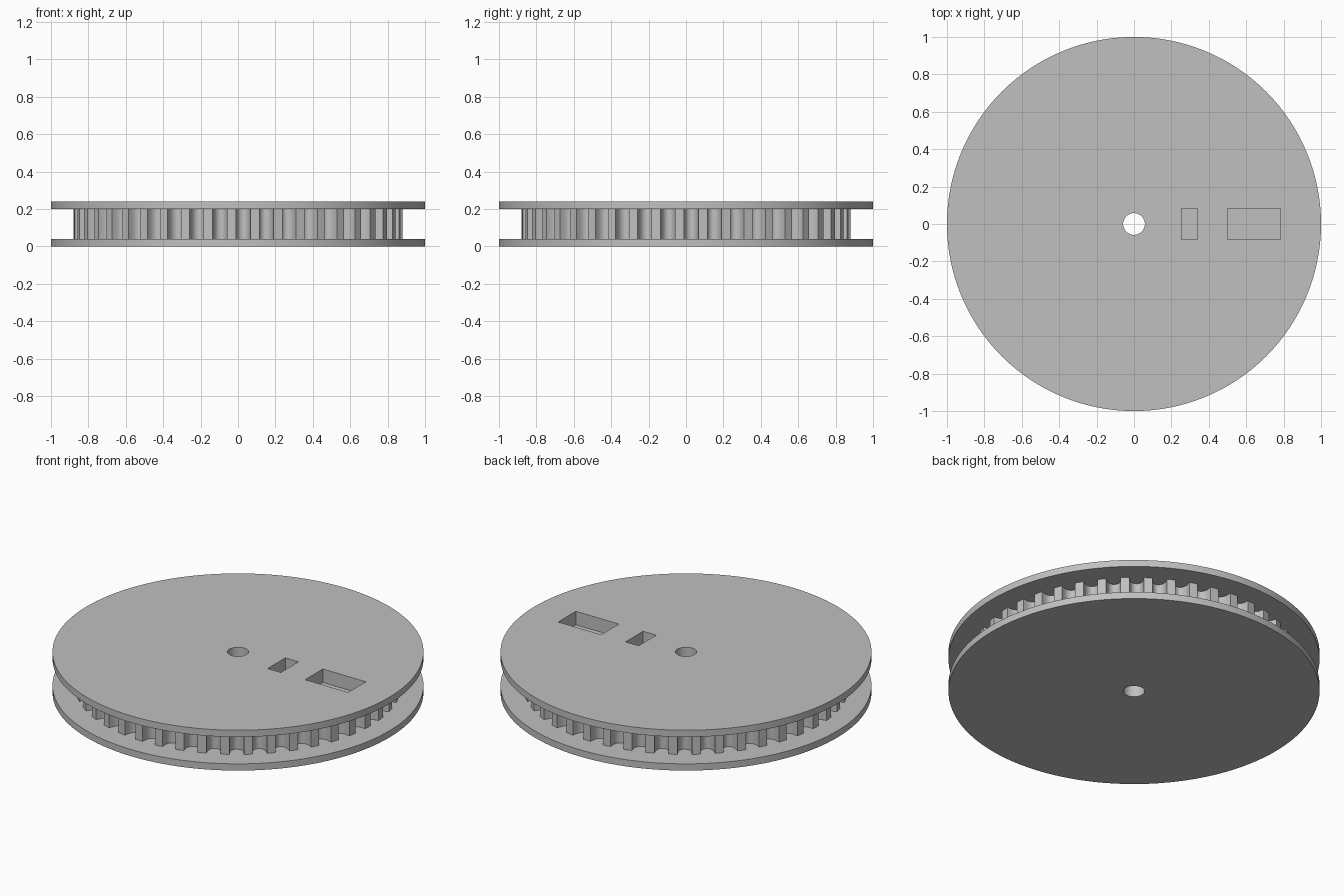
import bpy
import bmesh
from math import sin, cos, pi, radians, sqrt

old = bpy.data.objects.get("Cube")
if old:
    bpy.data.objects.remove(old, do_unlink=True)

FLANGE_R, FLANGE_T, HEIGHT = 1.0, 0.04, 0.24
BORE_R = 0.058
TEETH, TIP_R, GROOVE_DEPTH, GROOVE_HALF = 44, 0.88, 0.068, 0.039
PITCH = 2 * pi / TEETH
PHASE = radians(5.9)
POCKET_FLOOR = 0.16

grey = bpy.data.materials.new("plain grey")
grey.use_nodes = True
colour = (0.53, 0.53, 0.53, 1)
grey.diffuse_color = colour
grey.node_tree.nodes["Principled BSDF"].inputs["Base Color"].default_value = colour


def prism(name, outline, z0, z1):
    """Extrude a closed outline from z0 up to z1."""
    bm = bmesh.new()
    face = bm.faces.new([bm.verts.new((x, y, z0)) for x, y in outline])
    top = bmesh.ops.extrude_face_region(bm, geom=[face])["geom"]
    moved = [v for v in top if isinstance(v, bmesh.types.BMVert)]
    bmesh.ops.translate(bm, verts=moved, vec=(0, 0, z1 - z0))
    bmesh.ops.recalc_face_normals(bm, faces=bm.faces)
    mesh = bpy.data.meshes.new(name)
    bm.to_mesh(mesh)
    bm.free()
    mesh.materials.append(grey)
    obj = bpy.data.objects.new(name, mesh)
    bpy.context.collection.objects.link(obj)
    return obj


def circle(radius, sides):
    return [(radius * cos(2 * pi * i / sides), radius * sin(2 * pi * i / sides))
            for i in range(sides)]


def rectangle(x0, x1, half):
    return [(x0, -half), (x1, -half), (x1, half), (x0, half)]


def gear_outline(steps=8):
    """Rounded grooves between narrow flat-topped teeth."""
    points = []
    edge = sqrt(TIP_R ** 2 - GROOVE_HALF ** 2)
    for tooth in range(TEETH):
        a = PHASE + (tooth + 0.5) * PITCH
        for i in range(steps + 1):
            t = pi * i / steps
            across = -GROOVE_HALF * cos(t)
            out = edge - GROOVE_DEPTH * max(sin(t), 0) ** 0.75
            points.append((out * cos(a) - across * sin(a),
                           out * sin(a) + across * cos(a)))
    return points


def cut(obj, cutters):
    bpy.context.view_layer.objects.active = obj
    for cutter in cutters:
        mod = obj.modifiers.new("cut", 'BOOLEAN')
        mod.operation = 'DIFFERENCE'
        mod.solver = 'EXACT'
        mod.object = cutter
        bpy.ops.object.modifier_apply(modifier=mod.name)


# Flanges and the toothed core between them
bottom_flange = prism("bottom_flange", circle(FLANGE_R, 128), 0, FLANGE_T)
top_flange = prism("top_flange", circle(FLANGE_R, 128), HEIGHT - FLANGE_T, HEIGHT)
core = prism("toothed_core", gear_outline(), FLANGE_T, HEIGHT - FLANGE_T)

# Through bore and two blind pockets
bore = prism("bore_cutter", circle(BORE_R, 48), -0.1, HEIGHT + 0.1)
pockets = [prism("pocket_cutter", rectangle(x0, x1, 0.083), POCKET_FLOOR, HEIGHT + 0.1)
           for x0, x1 in ((0.253, 0.34), (0.5, 0.783))]
cut(bottom_flange, [bore])
cut(core, [bore] + pockets)
cut(top_flange, [bore] + pockets)
for cutter in [bore] + pockets:
    bpy.data.objects.remove(cutter, do_unlink=True)

# Smooth round walls, crisp rims
bpy.ops.object.select_all(action='DESELECT')
for obj in (bottom_flange, core, top_flange):
    obj.select_set(True)
bpy.context.view_layer.objects.active = core
bpy.ops.object.shade_smooth_by_angle(angle=radians(30))
